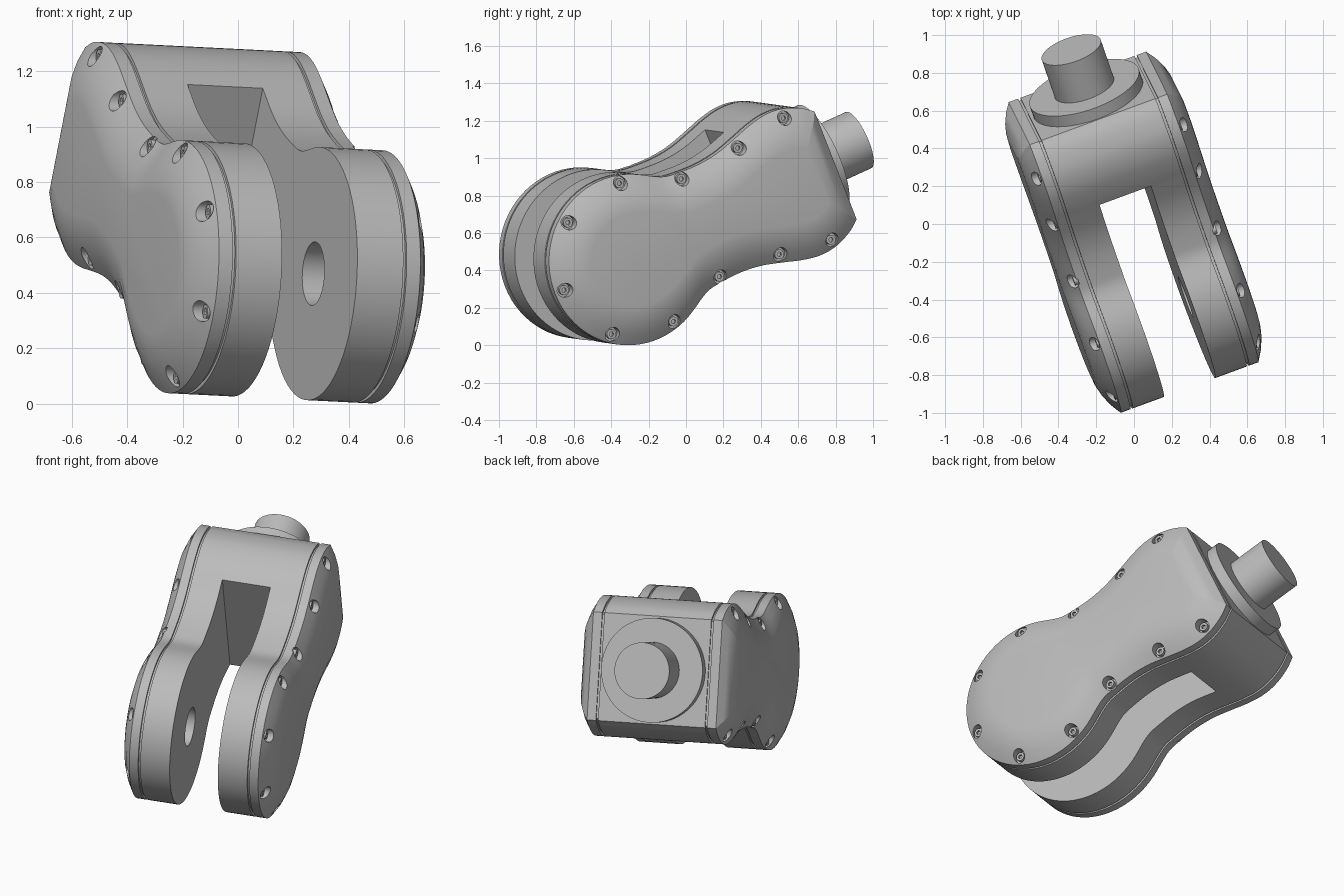
import bpy, bmesh, math
from mathutils import Matrix, Vector

cube = bpy.data.objects.get("Cube")
if cube:
    bpy.data.objects.remove(cube)

grey = bpy.data.materials.new("satin grey metal")
grey.use_nodes = True
grey.diffuse_color = (0.5, 0.5, 0.5, 1)
grey.node_tree.nodes["Principled BSDF"].inputs["Base Color"].default_value = (0.5, 0.5, 0.5, 1)

# Tilted frame of the fork: x across the arms, y toward the shaft, z up the profile
across = Vector((0.9376, 0.3447, -0.047)).normalized()
along = Vector((-0.3, 0.868, 0.397))
along = (along - across * along.dot(across)).normalized()
up = across.cross(along)
FRAME = Matrix.Translation((0.136, -0.436, 0.476)) @ Matrix((across, along, up)).transposed().to_4x4()

LOBE, BACK = 0.458, 1.27


def catmull(pts, steps=5):
    """Smooth curve through the points."""
    out = []
    ext = [pts[0] * 2 - pts[1]] + pts + [pts[-1] * 2 - pts[-2]]
    for a, b, c, d in zip(ext, ext[1:], ext[2:], ext[3:]):
        for i in range(steps):
            t = i / steps
            out.append(0.5 * (2 * b + (c - a) * t + (2 * a - 5 * b + 4 * c - d) * t * t
                              + (3 * b - a - 3 * c + d) * t ** 3))
    return out + [pts[-1]]


def outline():
    """Closed side profile: round lobe, waist, swelling and flat back."""
    arc = [Vector((LOBE * math.cos(a), LOBE * math.sin(a)))
           for a in (math.radians(180 - 5 * i) for i in range(25))]
    flank = [arc[-1]] + [Vector(p) for p in (
        (0.34, 0.336), (0.43, 0.32), (0.56, 0.315), (0.68, 0.329), (0.8, 0.362),
        (0.9, 0.392), (1.0, 0.41), (1.1, 0.403), (1.2, 0.365), (BACK, 0.315))]
    top = arc[:-1] + catmull(flank)
    return top + [Vector((p.x, -p.y)) for p in reversed(top[1:])]


PROFILE = outline()


def inset(p, dist):
    """Move a profile point toward the spine of the shape."""
    spine = Vector((min(max(p.x, 0), 1.0), 0))
    return p + (spine - p).normalized() * dist


def make(name, bm):
    bmesh.ops.recalc_face_normals(bm, faces=bm.faces)
    mesh = bpy.data.meshes.new(name)
    bm.to_mesh(mesh)
    bm.free()
    mesh.materials.append(grey)
    ob = bpy.data.objects.new(name, mesh)
    bpy.context.collection.objects.link(ob)
    return ob


def loft(name, rings):
    """Solid through inset copies of the profile, each ring = (x, inset)."""
    bm = bmesh.new()
    loops = []
    for x, dist in rings:
        pts = [inset(p, dist) for p in PROFILE]
        loops.append([bm.verts.new((x, p.x, p.y)) for p in pts])
    n = len(PROFILE)
    for a, b in zip(loops, loops[1:]):
        for i in range(n):
            j = (i + 1) % n
            bm.faces.new((a[i], a[j], b[j], b[i]))
    bm.faces.new(loops[0])
    bm.faces.new(loops[-1])
    return make(name, bm)


def rod(bm, start, end, radius, sides=48):
    """Cylinder between two local points."""
    start, end = Vector(start), Vector(end)
    axis = end - start
    mat = Matrix.Translation((start + end) / 2) @ axis.to_track_quat('Z', 'Y').to_matrix().to_4x4()
    bmesh.ops.create_cone(bm, cap_ends=True, segments=sides, radius1=radius,
                          radius2=radius, depth=axis.length, matrix=mat)


def cut(ob, cutter):
    cutter.hide_render = True
    mod = ob.modifiers.new("cut", 'BOOLEAN')
    mod.operation, mod.solver, mod.object = 'DIFFERENCE', 'EXACT', cutter
    bpy.context.view_layer.objects.active = ob
    bpy.ops.object.modifier_apply(modifier=mod.name)
    bpy.data.objects.remove(cutter)


def slot_cutter():
    bm = bmesh.new()
    bmesh.ops.create_cube(bm, size=1, matrix=Matrix.Translation((0, 0.83 - 0.75, 0))
                          @ Matrix.Diagonal((0.29, 1.5, 1.2, 1)))
    return make("slot_cutter", bm)


parts = []

# Fork body with its slot and pin bores
body = loft("fork_body", [(-0.322, 0), (0.322, 0)])
cut(body, slot_cutter())
bm = bmesh.new()
rod(bm, (-0.3, 0, 0), (0.3, 0, 0), 0.115)
cut(body, make("bore_cutter", bm))
parts.append(body)

# Screw positions around the rim
half = [(1.09, 0.355), (0.79, 0.31), (0.432, 0.285), (0.1, 0.403), (-0.25, 0.325)]
screws = half + [(y, -z) for y, z in half] + [(-0.408, 0)]

for side, label in ((1, "left"), (-1, "right")):
    # Recessed seam between arm and cover
    parts.append(loft(label + "_seam", [(side * 0.315, 0.014), (side * 0.34, 0.014)]))

    # Domed cover with screw pockets
    cover = loft(label + "_cover", [(side * x, d) for x, d in (
        (0.335, 0), (0.388, 0), (0.422, 0.055), (0.448, 0.115), (0.462, 0.17), (0.466, 0.21))])
    bm = bmesh.new()
    for y, z in screws:
        rod(bm, (side * 0.38, y, z), (side * 0.6, y, z), 0.038, 20)
    cut(cover, make("pocket_cutter", bm))
    parts.append(cover)

    # Screw heads with hexagon sockets
    bm = bmesh.new()
    for y, z in screws:
        rod(bm, (side * 0.375, y, z), (side * 0.402, y, z), 0.026, 20)
    heads = make(label + "_screws", bm)
    bm = bmesh.new()
    for y, z in screws:
        rod(bm, (side * 0.388, y, z), (side * 0.45, y, z), 0.013, 6)
    cut(heads, make("socket_cutter", bm))
    parts.append(heads)

# Flange and shaft on the flat back
for name, start, end, radius in (("shaft_flange", BACK - 0.02, 1.335, 0.305),
                                 ("shaft", 1.32, 1.565, 0.165)):
    bm = bmesh.new()
    rod(bm, (0, start, 0), (0, end, 0), radius, 64)
    parts.append(make(name, bm))

# Smooth shading and final pose
bpy.ops.object.select_all(action='DESELECT')
for ob in parts:
    ob.matrix_world = FRAME
    ob.select_set(True)
bpy.context.view_layer.objects.active = body
bpy.ops.object.shade_smooth_by_angle(angle=math.radians(25))
